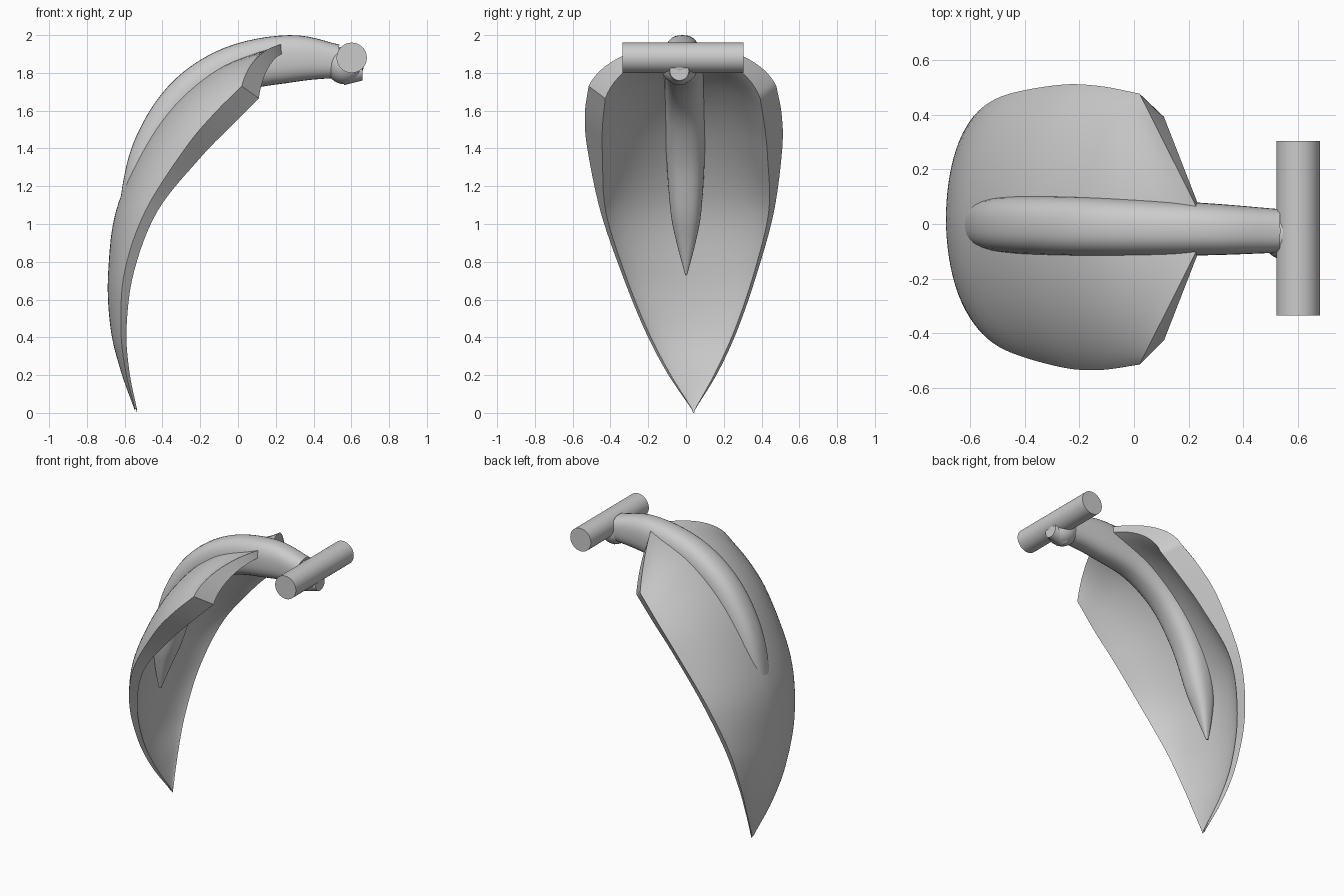
import bpy
import bmesh
from math import sin, cos, pi, copysign
from mathutils import Vector, Matrix

if "Cube" in bpy.data.objects:
    bpy.data.objects.remove(bpy.data.objects["Cube"], do_unlink=True)

grey = bpy.data.materials.new("plain grey")
grey.use_nodes = True
colour = (0.6, 0.6, 0.6, 1)
grey.diffuse_color = colour
grey.node_tree.nodes["Principled BSDF"].inputs["Base Color"].default_value = colour


def finish(name, bm, angle=0.6):
    """Turn a bmesh into a shaded object."""
    bmesh.ops.remove_doubles(bm, verts=bm.verts, dist=0.0005)
    bmesh.ops.recalc_face_normals(bm, faces=bm.faces)
    mesh = bpy.data.meshes.new(name)
    bm.to_mesh(mesh)
    bm.free()
    mesh.materials.append(grey)
    obj = bpy.data.objects.new(name, mesh)
    bpy.context.collection.objects.link(obj)
    bpy.ops.object.select_all(action="DESELECT")
    obj.select_set(True)
    bpy.context.view_layer.objects.active = obj
    bpy.ops.object.shade_smooth_by_angle(angle=angle)


def spline(keys, steps):
    """Smooth curve through key tuples of any length."""
    keys = [Vector(k) for k in keys]
    keys = [keys[0] * 2 - keys[1]] + keys + [keys[-1] * 2 - keys[-2]]
    points = []
    for a, b, c, d in zip(keys, keys[1:], keys[2:], keys[3:]):
        for i in range(steps):
            t = i / steps
            points.append(b + (c - a) * (t / 2)
                          + (a * 2 - b * 5 + c * 4 - d) * (t * t / 2)
                          + (b * 3 - a - c * 3 + d) * (t ** 3 / 2))
    return points + [keys[-2]]


def loft(bm, rings):
    """Skin a list of closed rings."""
    rows = [[bm.verts.new(p) for p in ring] for ring in rings]
    for r, q in zip(rows, rows[1:]):
        for i in range(len(r)):
            j = (i + 1) % len(r)
            bm.faces.new((r[i], r[j], q[j], q[i]))
    return rows


# Curved blade: each key is spine x, spine z, rim x, rim half width, rim z
outer = [
    (-.545, .01, -.545, .01, .02),
    (-.62, .22, -.595, .138, .22),
    (-.675, .45, -.62, .25, .45),
    (-.687, .75, -.6, .362, .75),
    (-.63, 1.12, -.49, .46, 1.07),
    (-.41, 1.55, -.28, .516, 1.4),
    (-.11, 1.82, -.13, .521, 1.58),
    (.27, 1.955, .02, .497, 1.73)]
inner = [
    (-.535, 0, -.535, .008, .02),
    (-.59, .22, -.575, .125, .22),
    (-.64, .45, -.59, .235, .45),
    (-.64, .75, -.55, .345, .75),
    (-.575, 1.12, -.425, .432, 1.07),
    (-.36, 1.5, -.2, .437, 1.35),
    (-.08, 1.76, -.045, .43, 1.51),
    (.27, 1.91, .11, .41, 1.665)]
HALF = 14


def arc(key, t):
    """Cross arc over the spine; it turns into a straight slanting cut at the top."""
    sx, sz, rx, width, rz = key
    spread = 1.1 + 0.2 * t ** 4
    points = []
    for i in range(-HALF, HALF + 1):
        a = spread * i / HALF
        across = sin(a) / sin(spread)
        drop = (1 - cos(a)) / (1 - cos(spread))
        back = drop + (abs(across) - drop) * t ** 4
        lean = 0.04 - 0.03 * sz
        points.append((sx + (rx - sx) * back, width * across + lean, sz + (rz - sz) * drop))
    return points


outs, ins = spline(outer, 8), spline(inner, 8)
last = len(outs) - 1
bm = bmesh.new()
rows = loft(bm, [arc(o, k / last) + arc(n, k / last)[::-1]
                 for k, (o, n) in enumerate(zip(outs, ins))])
end = rows[-1]
for i in range(2 * HALF):
    bm.faces.new((end[i], end[i + 1], end[-2 - i], end[-1 - i]))
finish("blade", bm)

# Rib arm: each key is x, z, half width, half height
arm_keys = [
    (-.605, .73, .005, .01),
    (-.58, .9, .05, .05),
    (-.545, 1.07, .082, .085),
    (-.455, 1.38, .103, .11),
    (-.28, 1.65, .108, .12),
    (-.03, 1.815, .105, .125),
    (.28, 1.875, .095, .125),
    (.53, 1.862, .08, .088)]
path = spline(arm_keys, 6)
SIDES = 32
rings = []
for k, (x, z, w, h) in enumerate(path):
    a, b = path[max(k - 1, 0)], path[min(k + 1, len(path) - 1)]
    run = Vector((b[0] - a[0], b[1] - a[1])).normalized()
    ring = []
    for i in range(SIDES):
        c, s = cos(2 * pi * i / SIDES), sin(2 * pi * i / SIDES)
        side = w * copysign(abs(c) ** 0.8, c)
        up = h * copysign(abs(s) ** 0.8, s)
        ring.append((x - run.y * up, side - 0.013 - 0.023 * x, z + run.x * up))
    rings.append(ring)
bm = bmesh.new()
rows = loft(bm, rings)
for row in (rows[0], rows[-1]):
    bm.faces.new(row)
finish("rib_arm", bm)

# Rounded knuckle under the pivot
bm = bmesh.new()
bmesh.ops.create_uvsphere(bm, u_segments=32, v_segments=16, radius=0.1,
                          matrix=Matrix.Translation((.565, -.035, 1.84)))
finish("knuckle", bm)


def rod(name, radius, end_radius, length, centre, axis):
    """Round bar lying along a horizontal direction."""
    bm = bmesh.new()
    turn = Matrix.Rotation(pi / 2, 4, axis)
    bmesh.ops.create_cone(bm, cap_ends=True, segments=48, radius1=radius, radius2=end_radius,
                          depth=length, matrix=Matrix.Translation(centre) @ turn)
    finish(name, bm)


rod("knuckle_end", .075, .05, .1, (.61, -.035, 1.81), "Y")
rod("pivot_bar", .08, .08, .64, (.602, -.015, 1.88), "X")
